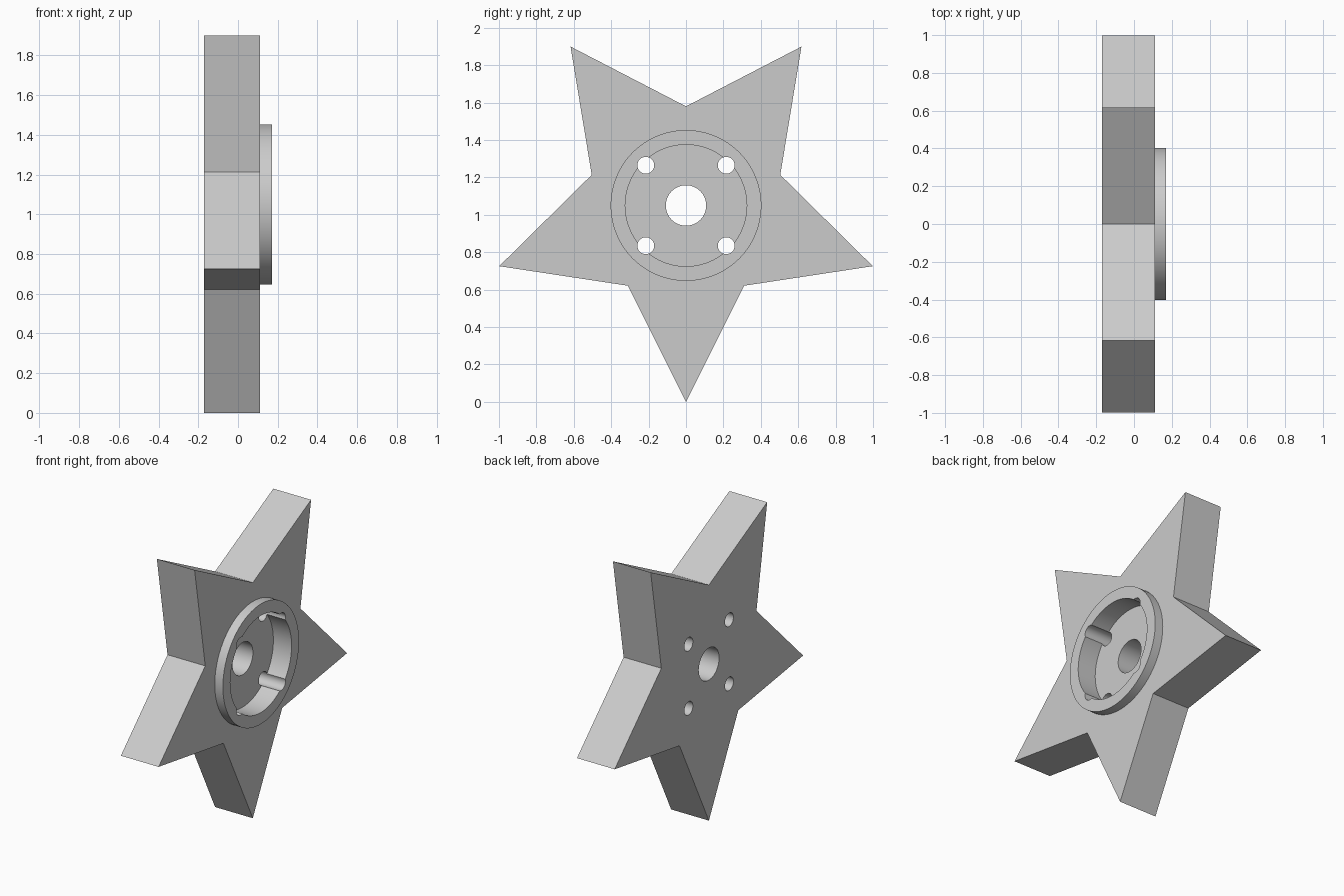
import bpy
import bmesh
from math import sin, cos, pi, radians
from mathutils import Matrix, Vector

if "Cube" in bpy.data.objects:
    bpy.data.objects.remove(bpy.data.objects["Cube"], do_unlink=True)

CENTRE_Z = 1.05
BACK, FACE, RIM, FLOOR = -0.17, 0.11, 0.17, 0.035

grey = bpy.data.materials.new("plain_grey")
grey.use_nodes = True
grey.diffuse_color = (0.6, 0.6, 0.6, 1)
grey.node_tree.nodes["Principled BSDF"].inputs["Base Color"].default_value = (0.6, 0.6, 0.6, 1)


def finish(name, bm):
    bmesh.ops.recalc_face_normals(bm, faces=bm.faces)
    mesh = bpy.data.meshes.new(name)
    bm.to_mesh(mesh)
    bm.free()
    mesh.materials.append(grey)
    obj = bpy.data.objects.new(name, mesh)
    bpy.context.collection.objects.link(obj)
    return obj


def cylinder(name, radius, x0, x1, y=0, z=0, sides=96):
    """Closed cylinder along x, placed relative to the hub centre."""
    bm = bmesh.new()
    place = Matrix.Translation(((x0 + x1) / 2, y, CENTRE_Z + z)) @ Matrix.Rotation(pi / 2, 4, "Y")
    bmesh.ops.create_cone(bm, cap_ends=True, segments=sides, radius1=radius,
                          radius2=radius, depth=x1 - x0, matrix=place)
    return finish(name, bm)


def star(name, tip, valley):
    """Five-pointed prism with one point straight down."""
    bm = bmesh.new()
    verts = []
    for i in range(10):
        r = valley if i % 2 else tip
        a = i * pi / 5
        verts.append(bm.verts.new((BACK, r * sin(a), CENTRE_Z - r * cos(a))))
    face = bm.faces.new(verts)
    out = bmesh.ops.extrude_face_region(bm, geom=[face])
    moved = [v for v in out["geom"] if isinstance(v, bmesh.types.BMVert)]
    bmesh.ops.translate(bm, verts=moved, vec=Vector((FACE - BACK, 0, 0)))
    return finish(name, bm)


def combine(obj, tool, operation):
    mod = obj.modifiers.new(tool.name, "BOOLEAN")
    mod.operation = operation
    mod.solver = "EXACT"
    mod.object = tool
    bpy.context.view_layer.objects.active = obj
    bpy.ops.object.modifier_apply(modifier=mod.name)
    bpy.data.objects.remove(tool, do_unlink=True)


# Star plate with a raised round collar
body = star("star_wheel", CENTRE_Z, 0.53)
combine(body, cylinder("collar", 0.403, 0.07, RIM), "UNION")

# Round pocket and central bore
combine(body, cylinder("pocket", 0.325, FLOOR, 0.3), "DIFFERENCE")
combine(body, cylinder("bore", 0.108, -0.4, 0.4, sides=64), "DIFFERENCE")

# Four screw holes that also groove the pocket wall
for sy in (-1, 1):
    for sz in (-1, 1):
        combine(body, cylinder("screw_hole", 0.045, -0.4, 0.4, sy * 0.215, sz * 0.215, 32), "DIFFERENCE")

# Smooth round walls, crisp edges
bpy.ops.object.select_all(action="DESELECT")
body.select_set(True)
bpy.context.view_layer.objects.active = body
bpy.ops.object.shade_smooth_by_angle(angle=radians(30))
